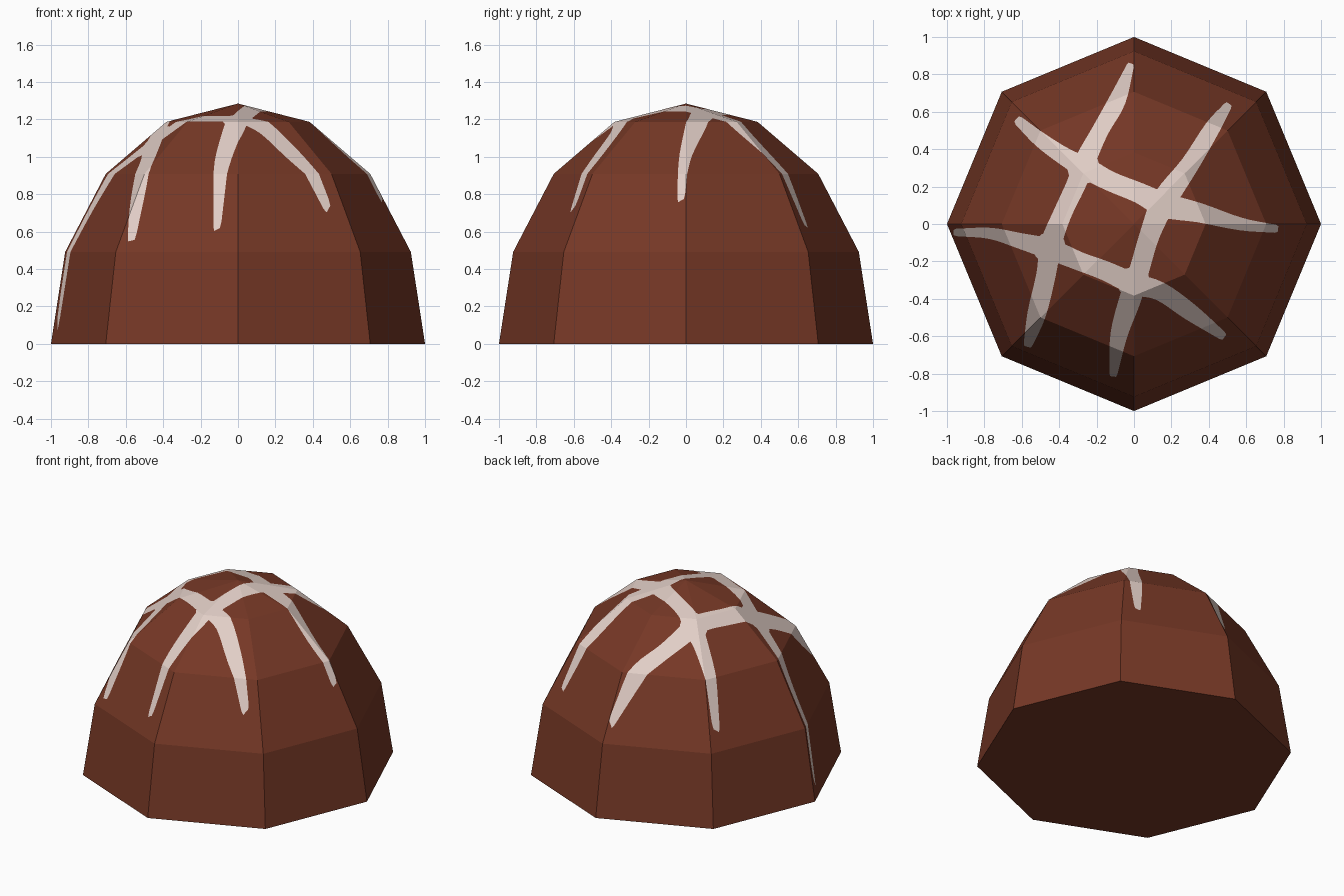
import bpy, bmesh, math
from mathutils import Vector
from mathutils.geometry import delaunay_2d_cdt

if "Cube" in bpy.data.objects:
    bpy.data.objects.remove(bpy.data.objects["Cube"])

SIDES = 8
HEIGHT = 1.285
# dome rings: (radius, height), from apex to rim
RINGS = [(0, HEIGHT), (0.383, 1.187), (0.707, 0.909), (0.924, 0.492), (1, 0)]


def material(name, rgb):
    m = bpy.data.materials.new(name)
    m.diffuse_color = (*rgb, 1)
    m.use_nodes = True
    m.node_tree.nodes["Principled BSDF"].inputs["Base Color"].default_value = m.diffuse_color
    return m


def dome_z(p):
    """Height of the eight-sided dome above a plan point."""
    half = math.pi / SIDES
    g = max(p.x * math.cos((2 * i + 1) * half) + p.y * math.sin((2 * i + 1) * half)
            for i in range(SIDES)) / math.cos(half)
    for (r0, z0), (r1, z1) in zip(RINGS, RINGS[1:]):
        if g <= r1:
            return z0 + (z1 - z0) * (g - r0) / (r1 - r0)
    return 0.0


def smooth(points, steps=4):
    """Catmull-Rom curve through (x, y, half width) points."""
    P = [Vector(p) for p in points]
    P = [2 * P[0] - P[1]] + P + [2 * P[-1] - P[-2]]
    out = []
    for a, b, c, d in zip(P, P[1:], P[2:], P[3:]):
        for s in range(steps):
            t = s / steps
            out.append(0.5 * (2 * b + (c - a) * t + (2 * a - 5 * b + 4 * c - d) * t * t
                              + (3 * b - a - 3 * c + d) * t ** 3))
    return out + [P[-2]]


def stroke_outline(points):
    """Counter-clockwise outline of a tapering stroke with rounded tips."""
    path = smooth(points)
    left, right = [], []
    for i, p in enumerate(path):
        d = (path[min(i + 1, len(path) - 1)] - path[max(i - 1, 0)]).to_2d().normalized()
        n = Vector((-d.y, d.x))
        c = p.to_2d()
        left.append(c + n * p.z)
        right.append(c - n * p.z)
        if i == 0:
            start = [c + (n * s - d) * p.z * 0.7 for s in (1, -1)]
        end = [c + (d + n * s) * p.z * 0.7 for s in (-1, 1)]
    return right + end + left[::-1] + start


# icing strokes in plan: x, y, half width
STROKES = [
    [(-.02, .845, .02), (-.09, .66, .046), (-.18, .5, .045), (-.26, .34, .055),
     (-.31, .21, .052), (-.385, .05, .05), (-.445, -.11, .057), (-.47, -.27, .052),
     (-.52, -.48, .05), (-.565, -.64, .025)],
    [(.5, .63, .022), (.42, .515, .042), (.3, .32, .05), (.165, .13, .065),
     (.085, -.055, .054), (.03, -.24, .053), (-.02, -.4, .058), (-.08, -.59, .046),
     (-.11, -.8, .022)],
    [(-.615, .55, .026), (-.5, .45, .04), (-.37, .36, .048), (-.26, .3, .058),
     (-.13, .23, .053), (.03, .165, .055), (.165, .1, .065), (.35, .06, .052),
     (.57, 0, .034), (.755, -.025, .022)],
    [(-.95, -.045, .02), (-.77, -.05, .03), (-.61, -.09, .042), (-.45, -.135, .055),
     (-.29, -.2, .05), (-.155, -.25, .052), (0, -.32, .057), (.14, -.36, .05),
     (.3, -.47, .046), (.47, -.595, .024)],
]
outlines = [stroke_outline(s) for s in STROKES]
# soft pools where strokes cross
for x, y in [(-.27, .3), (.165, .11), (-.45, -.13), (0, -.315)]:
    outlines.append([Vector((x + .088 * math.cos(a * math.pi / 6),
                             y + .088 * math.sin(a * math.pi / 6))) for a in range(12)])

# plan of the dome: apex, rings and spokes
pts, edges, faces = [Vector((0, 0))], [], []
for k, (r, z) in enumerate(RINGS[1:]):
    for i in range(SIDES):
        a = 2 * math.pi * i / SIDES
        v = len(pts)
        pts.append(Vector((r * math.cos(a), r * math.sin(a))))
        edges.append((v, 1 + k * SIDES + (i + 1) % SIDES))
        edges.append((v, v - SIDES if k else 0))
for o in outlines:
    faces.append(list(range(len(pts), len(pts) + len(o))))
    pts += o

# cut the icing into the dome faces and lift the plan to the dome surface
vs, _, fs, _, _, origin = delaunay_2d_cdt(pts, edges, faces, 0, 1e-5)
bm = bmesh.new()
bv = [bm.verts.new((p.x, p.y, dome_z(p))) for p in vs]
for f, src in zip(fs, origin):
    bm.faces.new([bv[i] for i in f]).material_index = 1 if src else 0

# flat underside
rim = [e for e in bm.edges if len(e.link_faces) == 1]
base = bmesh.ops.contextual_create(bm, geom=rim)["faces"]
for f in base:
    f.material_index = 0
bmesh.ops.recalc_face_normals(bm, faces=bm.faces[:])

mesh = bpy.data.meshes.new("chocolate_dome")
bm.to_mesh(mesh)
bm.free()
mesh.materials.append(material("chocolate brown", (.18, .039, .019)))
mesh.materials.append(material("pale icing", (.76, .62, .57)))
dome = bpy.data.objects.new("chocolate_dome", mesh)
bpy.context.collection.objects.link(dome)
